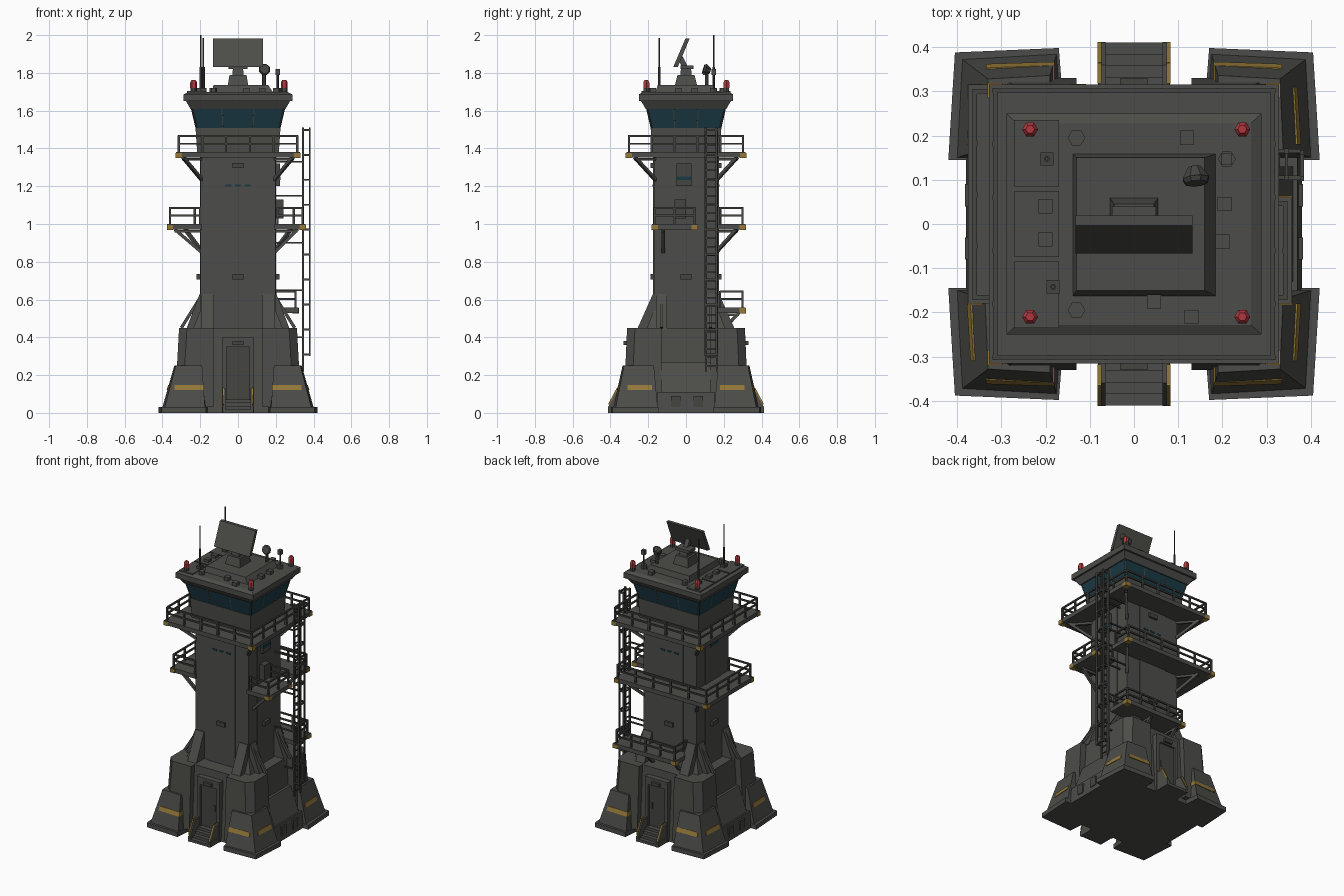
import bpy, bmesh, math
from mathutils import Vector, Matrix

cube = bpy.data.objects.get("Cube")
if cube:
    bpy.data.objects.remove(cube, do_unlink=True)


def material(name, r, g, b):
    m = bpy.data.materials.new(name)
    m.use_nodes = True
    m.diffuse_color = (r, g, b, 1)
    m.node_tree.nodes["Principled BSDF"].inputs["Base Color"].default_value = (r, g, b, 1)
    return m


GREY = material("concrete grey", .073, .073, .067)
METAL = material("dark metal", .058, .058, .053)
YELLOW = material("hazard yellow", .3, .19, .04)
GLASS = material("blue glass", .01, .042, .06)
RED = material("beacon red", .43, .04, .05)


class Part:
    """Collects simple solids into one object."""

    def __init__(self, name, mat):
        self.name, self.mat, self.bm = name, mat, bmesh.new()

    def loft(self, low, z0, top, z1):
        n = len(low)
        a, b = [[self.bm.verts.new((x, y, z)) for x, y in ring] for ring, z in ((low, z0), (top, z1))]
        self.bm.faces.new(a[::-1])
        self.bm.faces.new(b)
        for i in range(n):
            j = (i + 1) % n
            self.bm.faces.new((a[i], a[j], b[j], b[i]))

    def hexa(self, low, z0, top, z1):
        quads = [((a, c), (b, c), (b, d), (a, d)) for a, b, c, d in (low, top)]
        self.loft(quads[0], z0, quads[1], z1)

    def box(self, a, b, c, d, z0, z1):
        self.hexa((a, b, c, d), z0, (a, b, c, d), z1)

    def block(self, x, y, sx, sy, z0, z1):
        self.box(x - sx, x + sx, y - sy, y + sy, z0, z1)

    def beam(self, p, q, r, sides=4, r2=None):
        p, q = Vector(p), Vector(q)
        turn = (q - p).to_track_quat('Z', 'Y').to_matrix().to_4x4()
        spin = Matrix.Rotation(math.pi / sides, 4, 'Z')
        bmesh.ops.create_cone(self.bm, cap_ends=True, segments=sides, radius1=r,
                              radius2=r if r2 is None else r2, depth=(q - p).length,
                              matrix=Matrix.Translation((p + q) / 2) @ turn @ spin)

    def done(self):
        bmesh.ops.recalc_face_normals(self.bm, faces=self.bm.faces)
        me = bpy.data.meshes.new(self.name)
        self.bm.to_mesh(me)
        self.bm.free()
        me.materials.append(self.mat)
        ob = bpy.data.objects.new(self.name, me)
        bpy.context.collection.objects.link(ob)


def sym(x, y):
    return (-x, x, -y, y)


SIGNS = (-1, 1)
CORNERS = [(i, j) for i in SIGNS for j in SIGNS]

# Base core and side plinths
core = Part("base_core", GREY)
core.hexa(sym(.3, .3), 0, sym(.27, .275), .45)
core.hexa(sym(.38, .15), 0, sym(.37, .15), .11)
core.hexa(sym(.36, .13), .11, sym(.3, .13), .27)
core.done()

# Stepped corner buttresses, fins and painted stripes
butt = Part("corner_buttresses", GREY)
fins = Part("buttress_fins", GREY)
stripe = Part("base_stripes", YELLOW)
for i, j in CORNERS:
    def rect(a, b, c, d):
        return (i * a, i * b, j * c, j * d)

    def ring(*pts):
        return [(i * x, j * y) for x, y in pts]
    slab = ring((.15, .145), (.42, .145), (.405, .388), (.17, .398))
    butt.loft(slab, 0, slab, .03)
    butt.loft(ring((.16, .15), (.4, .15), (.388, .372), (.175, .384)), .03,
              ring((.19, .17), (.337, .17), (.33, .328), (.19, .336)), .25)
    butt.loft(ring((.13, .13), (.335, .13), (.335, .29), (.295, .33), (.13, .33)), .03,
              ring((.13, .13), (.312, .13), (.312, .27), (.27, .312), (.13, .312)), .45)
    stripe.loft(ring((.18, .3), (.335, .3), (.335, .362), (.18, .367)), .12,
                ring((.18, .3), (.335, .3), (.335, .353), (.18, .359)), .147)
    stripe.loft(ring((.3, .18), (.378, .18), (.37, .31), (.3, .31)), .12,
                ring((.3, .18), (.37, .18), (.363, .31), (.3, .31)), .147)
    fins.hexa(rect(.15, .275, .1, .16), .44, rect(.15, .203, .1, .16), .63)
    fins.hexa(rect(.13, .195, .12, .26), .44, rect(.13, .195, .12, .175), .63)
    fins.hexa(rect(.15, .24, .12, .21), .44, rect(.15, .2, .12, .172), .54)
    fins.beam((i * .3, j * .13, .45), (i * .2, j * .13, .61), .012)
for p in (butt, fins, stripe):
    p.done()

# Doors and steps, front and back
door = Part("door_frames", GREY)
leaf = Part("door_leaves", METAL)
steps = Part("entry_steps", GREY)
edge = Part("step_edges", YELLOW)
for j in SIGNS:
    for i in SIGNS:
        door.box(i * .06, i * .085, j * .26, j * .315, 0, .4)
        steps.box(i * .065, i * .081, j * .29, j * .412, 0, .035)
        steps.hexa((i * .065, i * .08, j * .29, j * .41), .035, (i * .065, i * .08, j * .29, j * .36), .13)
        edge.beam((i * .078, j * .408, .045), (i * .078, j * .362, .132), .006)
        edge.beam((i * .078, j * .362, .13), (i * .078, j * .318, .13), .006)
    door.box(-.085, .085, j * .26, j * .315, .35, .4)
    leaf.box(-.06, .06, j * .25, j * .302, .07, .35)
    leaf.box(-.03, .03, j * .31, j * .33, .36, .38)
    leaf.box(.035, .045, j * .3, j * .308, .19, .23)
    for k in range(4):
        steps.box(-.065, .065, j * .28, j * (.41 - k * .026), k * .018, k * .018 + .018)
for p in (door, leaf, steps, edge):
    p.done()

# Shaft with raised central panels
shaft = Part("tower_shaft", GREY)
shaft.box(*sym(.198, .17), .44, 1.37)
shaft.box(*sym(.1, .175), .44, 1.36)
shaft.box(*sym(.202, .08), .44, 1.36)
shaft.done()

# Vents, lamps and service boxes on the walls
fit = Part("wall_fittings", METAL)
for z in (.72, 1.31):
    fit.box(*sym(.03, .188), z - .014, z + .014)
fit.box(*sym(.22, .03), .706, .734)
fit.box(.19, .24, -.06, 0, 1.03, 1.13)
fit.box(.19, .222, -.05, .03, 1.2, 1.32)
for i in SIGNS:
    for y in (-.08, .04):
        fit.box(i * .36, i * .382, y, y + .05, .03, .09)
fit.done()
slit = Part("shaft_windows", GLASS)
for x in (-.05, 0, .05):
    slit.box(x - .016, x + .016, -.178, .178, 1.198, 1.21)
slit.box(-.205, .225, -.05, .03, 1.232, 1.252)
slit.done()

# Decks, railings, yellow corners and braces
decks = Part("gallery_decks", GREY)
rails = Part("gallery_railings", METAL)
marks = Part("deck_corner_marks", YELLOW)
brace = Part("deck_braces", GREY)


def railing(path, z, closed=False):
    pts = [Vector((x, y, z)) for x, y in path]
    ends = pts[1:] + pts[:1] if closed else pts[1:]
    for a, b in zip(pts, ends):
        n = max(1, round((b - a).length / .12))
        for h in (.045, .085):
            rails.beam(a + Vector((0, 0, h)), b + Vector((0, 0, h)), .007)
        for k in range(n + 1):
            p = a.lerp(b, k / n)
            rails.beam(p, p + Vector((0, 0, .088)), .008)
    # Marks wrap the outer and lower edge, just below the deck top
    for p in pts if closed else pts[1:-1]:
        marks.block(p.x, p.y, .017, .017, z - .031, z - .004)


def strut(x, y, dx, dy, z, drop=.12):
    brace.beam((x, y, z - drop), (x + dx, y + dy, z), .012)
    brace.beam((x, y, z - .01), (x + dx, y + dy, z - .01), .01)


decks.box(*sym(.328, .316), 1.352, 1.38)
railing([(-.314, -.302), (.314, -.302), (.314, .302), (-.314, .302)], 1.38, True)
decks.box(-.375, -.19, -.18, .315, .972, 1)
decks.box(-.19, .31, .16, .315, .972, 1)
railing([(-.2, -.166), (-.36, -.166), (-.36, .3), (.295, .3), (.295, .18)], 1)
decks.box(.19, .357, -.18, .06, .972, 1)
railing([(.21, -.166), (.342, -.166), (.342, .046), (.21, .046)], 1)
decks.box(-.14, .32, .16, .315, .53, .558)
railing([(-.126, .18), (-.126, .3), (.305, .3), (.305, .18)], .558)
for i, j in CORNERS:
    strut(i * .19, j * .16, i * .1, j * .11, 1.352)
for i in SIGNS:
    strut(i * .19, .16, i * .09, .11, .972)
    strut(i * .1, .17, 0, .11, .53)
strut(-.195, -.13, -.14, 0, .972)
strut(.195, -.12, .12, 0, .972)
for p in (decks, rails, marks, brace):
    p.done()

# Ladder with safety cage
lad = Part("ladder", METAL)
for y in (.105, .165):
    lad.beam((.345, y, .22), (.345, y, 1.51), .008)
    lad.beam((.38, y - .003, .3), (.38, y - .003, 1.51), .007)
    for z in (.4, .65, .9, 1.15, 1.33):
        lad.beam((.19, y, z), (.345, y, z), .006)
for k in range(28):
    lad.beam((.345, .105, .25 + k * .045), (.345, .165, .25 + k * .045), .005)
for k in range(10):
    z = .31 + k * .132
    lad.beam((.38, .1, z), (.38, .165, z), .007)
    for y in (.105, .165):
        lad.beam((.345, y, z), (.38, y, z), .007)
lad.done()

# Control cabin
cab = Part("cabin_wall", GREY)
cab.hexa(sym(.215, .18), 1.36, sym(.225, .187), 1.508)
cab.done()
win = Part("cabin_windows", GLASS)
win.hexa(sym(.221, .183), 1.505, sym(.246, .208), 1.615)
win.done()
bars = Part("window_mullions", METAL)
for i, j in CORNERS:
    bars.beam((i * .219, j * .181, 1.508), (i * .244, j * .206, 1.615), .006)
    bars.beam((i * .08, j * .181, 1.508), (i * .085, j * .206, 1.615), .004)
    bars.beam((i * .219, j * .06, 1.508), (i * .244, j * .065, 1.615), .004)
bars.done()

# Roof slab, raised centre and hatch plates
roof = Part("cabin_roof", GREY)
roof.hexa(sym(.252, .214), 1.61, sym(.275, .237), 1.65)
roof.hexa(sym(.288, .25), 1.65, sym(.288, .25), 1.686)
roof.hexa(sym(.288, .25), 1.686, sym(.265, .228), 1.698)
roof.hexa((-.14, .19, -.165, .16), 1.69, (-.13, .16, -.15, .15), 1.735)
for y in (-.16, 0, .16):
    roof.block(-.22, y, .05, .075, 1.69, 1.703)
roof.done()
gear = Part("roof_equipment", GREY)
for x, y in ((-.2, .04), (-.2, -.035), (.205, .045), (.2, -.04), (.13, -.21), (.045, -.175), (.12, .195)):
    gear.block(x, y, .016, .016, 1.69, 1.72)
for x, y in ((-.13, -.195), (-.13, .195), (.21, .147)):
    gear.beam((x, y, 1.69), (x, y, 1.72), .02, 6)
gear.beam((.21, .147, 1.69), (.21, .147, 1.8), .006, 6)
gear.block(.21, .147, .012, .012, 1.79, 1.82)
gear.done()

# Tilted radar panel on its pedestal
radar = Part("radar_panel", GREY)
radar.hexa((-.132, .132, -.067, -.043), 1.832, (-.132, .132, -.003, .019), 1.982)
radar.done()
ped = Part("radar_pedestal", GREY)
ped.hexa(sym(.055, .06), 1.73, sym(.045, .045), 1.79)
ped.hexa(sym(.03, .03), 1.79, sym(.025, .025), 1.84)
ped.beam((0, 0, 1.82), (0, -.03, 1.88), .02)
ped.box(-.05, .05, -.03, .04, 1.82, 1.84)
ped.done()

# Small dish
dish = Part("signal_dish", METAL)
dish.beam((.137, .11, 1.72), (.137, .11, 1.82), .01, 6)
dish.beam((.137, .128, 1.81), (.14, .102, 1.818), .016, 8, .032)
dish.beam((.14, .102, 1.818), (.141, .092, 1.821), .032, 8, .026)
dish.done()

# Whip antennas
whip = Part("whip_antennas", METAL)
for x, y, z in ((-.197, .147, 2), (-.183, -.142, 1.985)):
    whip.block(x, y, .015, .015, 1.69, 1.72)
    whip.beam((x, y, 1.7), (x, y, 1.83), .007, 6)
    whip.beam((x, y, 1.83), (x, y, z), .004, 6)
whip.done()

# Corner beacons
lamp_base = Part("beacon_bases", METAL)
lamp = Part("beacons", RED)
for i, j in CORNERS:
    x, y = i * .24 + .005, j * .212 + .002
    lamp_base.beam((x, y, 1.68), (x, y, 1.72), .017, 6)
    lamp.beam((x, y, 1.72), (x, y, 1.75), .018, 6)
    lamp.beam((x, y, 1.75), (x, y, 1.763), .018, 6, .01)
lamp_base.done()
lamp.done()
